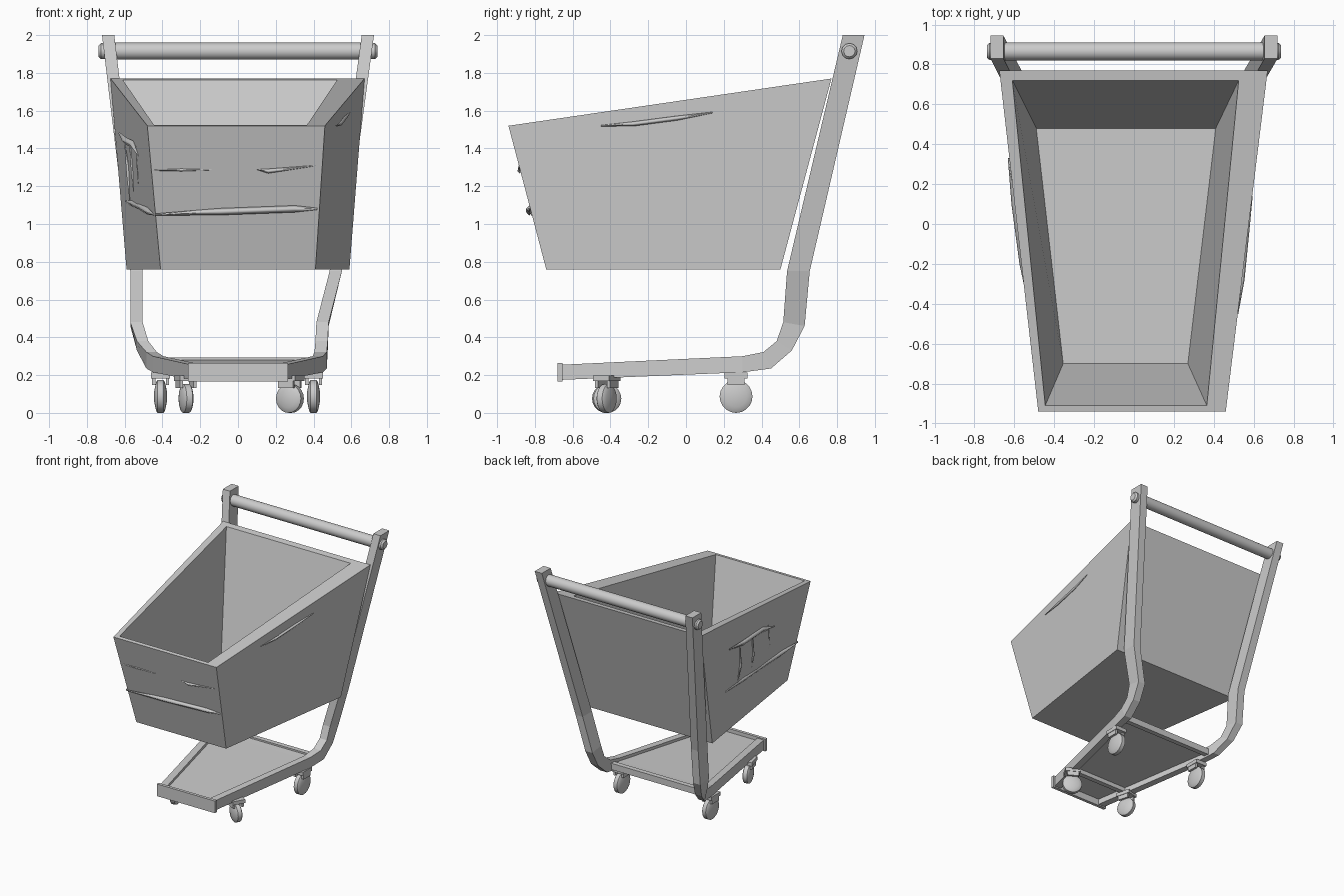
import bpy, bmesh, math
from mathutils import Matrix, Vector

if "Cube" in bpy.data.objects:
    bpy.data.objects.remove(bpy.data.objects["Cube"])


def make(name, verts, faces):
    bm = bmesh.new()
    vs = [bm.verts.new(v) for v in verts]
    for f in faces:
        bm.faces.new([vs[i] for i in f])
    bmesh.ops.recalc_face_normals(bm, faces=bm.faces)
    me = bpy.data.meshes.new(name)
    bm.to_mesh(me)
    bm.free()
    ob = bpy.data.objects.new(name, me)
    bpy.context.collection.objects.link(ob)
    return ob


def sweep(name, sections):
    """Skin a row of four-point cross-sections and cap both ends."""
    n = len(sections)
    faces = [(0, 1, 2, 3), tuple(4 * n - 4 + k for k in range(4))]
    for i in range(n - 1):
        for k in range(4):
            a, b = 4 * i + k, 4 * i + (k + 1) % 4
            faces.append((a, b, b + 4, a + 4))
    return make(name, [v for s in sections for v in s], faces)


def box(name, x0, x1, y0, y1, z0, z1):
    return sweep(name, [[(x0, y0, z), (x1, y0, z), (x1, y1, z), (x0, y1, z)]
                        for z in (z0, z1)])


def lathe(name, profile, sides):
    """Closed body round the x axis from (x, radius) points."""
    verts, faces = [], []
    for x, r in profile:
        for k in range(sides):
            a = 2 * math.pi * k / sides
            verts.append((x, r * math.cos(a), r * math.sin(a)))
    n = len(profile)
    for i in range(n - 1):
        for k in range(sides):
            j = (k + 1) % sides
            faces.append((i * sides + k, i * sides + j,
                          (i + 1) * sides + j, (i + 1) * sides + k))
    faces += [tuple(range(sides)), tuple((n - 1) * sides + k for k in range(sides))]
    ob = make(name, verts, faces)
    for p in ob.data.polygons:
        p.use_smooth = len(p.vertices) == 4
    ob.data.set_sharp_from_angle(angle=math.radians(35))
    return ob


# Basket: tapered tub with a sloping rim and offset cavity
def rim(y):
    return 1.52 + (y + 0.94) * 0.25 / 1.71


def ring(xl0, xr0, y0, xl1, xr1, y1, z=None):
    return [(x, y, rim(y) if z is None else z) for x, y in
            ((xl0, y0), (xr0, y0), (xr1, y1), (xl1, y1))]


sweep("basket", [
    ring(-.41, .41, -.74, -.59, .59, .50, .76),
    ring(-.48, .46, -.94, -.675, .67, .77),
    ring(-.445, .365, -.91, -.61, .525, .72),
    ring(-.355, .27, -.70, -.49, .41, .48, .80)])

# Bent side frames: front y,z / back y,z / left inner,outer / right inner,outer
STATIONS = [
    (.83, 2.0, .945, 2.0, .655, .72, .655, .72),
    (.535, .75, .655, .75, .505, .57, .485, .55),
    (.515, .48, .628, .46, .505, .57, .415, .48),
    (.48, .38, .56, .33, .475, .535, .41, .475),
    (.41, .322, .45, .235, .43, .485, .405, .47),
    (.30, .30, .30, .215, .395, .45, .395, .45),
    (-.66, .255, -.66, .175, .19, .25, .19, .25)]
for side, sx, c in (("left", -1, 4), ("right", 1, 6)):
    sweep(side + "_frame", [
        [(sx * s[c], s[0], s[1]), (sx * s[c + 1], s[0], s[1]),
         (sx * s[c + 1], s[2], s[3]), (sx * s[c], s[2], s[3])] for s in STATIONS])

# Lower tray and its cross bars
sweep("lower_tray", [
    [(-w, y, z - .015), (w, y, z - .015), (w, y, z), (-w, y, z)]
    for w, y, z in ((.22, -.66, .235), (.42, .30, .275), (.43, .38, .28))])
box("front_bumper", -.265, .265, -.68, -.655, .165, .265)
box("rear_cross_bar", -.42, .42, .36, .40, .24, .292)
box("front_cross_bar", -.27, .27, -.44, -.40, .195, .23)

# Push handle with end caps
handle = lathe("push_handle", [(-.70, .045), (.70, .045)], 24)
handle.location = (0, .865, 1.915)
for sx in (-1, 1):
    cap = lathe("handle_cap", [(sx * .69, .042), (sx * .725, .042), (sx * .738, .03)], 12)
    cap.location = (0, .865, 1.915)


# Casters: domed wheel, mounting plate and two fork cheeks
def caster(name, x, y, angle, r, top):
    parts = [lathe(name + "_wheel", [(-.034, r * .3), (-.028, r * .65), (-.022, r * .9),
                                     (-.016, r), (.016, r), (.022, r * .9),
                                     (.028, r * .65), (.034, r * .3)], 20)]
    parts[0].data.transform(Matrix.Translation((0, 0, r)))
    low = top - .065
    parts.append(box(name + "_plate", -.05, .05, -.06, .06, top - .03, top))
    for sx in (-1, 1):
        a, b = sorted((sx * .028, sx * .046))
        parts.append(box(name + "_cheek", a, b, -.045, .045, low, top - .02))
    for p in parts:
        p.location = (x, y, 0)
        p.rotation_euler.z = math.radians(angle)


caster("rear_left_caster", -.41, .265, 0, .087, .213)
caster("rear_right_caster", .40, .265, 0, .087, .213)
caster("front_left_caster", -.275, -.42, 15, .076, .198)
caster("front_right_caster", .275, -.42, 60, .076, .198)


# Dents and torn ridges on the basket walls: thin tapering strips
def ridge(name, pts, width):
    cu = bpy.data.curves.new(name, 'CURVE')
    cu.dimensions = '3D'
    cu.bevel_depth = width
    cu.bevel_resolution = 0
    sp = cu.splines.new('POLY')
    sp.points.add(len(pts) - 1)
    for i, p in enumerate(pts):
        sp.points[i].co = (*p, 1)
        sp.points[i].radius = .25 if i in (0, len(pts) - 1) else 1
    ob = bpy.data.objects.new(name, cu)
    bpy.context.collection.objects.link(ob)


def left_wall(y, z):
    t = (z - .76) / .85
    u = (y + .84) / 1.5
    front = -.41 - .07 * t
    return (front + (-.59 - .085 * t - front) * u - .008, y, z)


ridge("front_long_ridge", [(-.44, -.83, 1.05), (-.1, -.83, 1.065),
                           (.3, -.83, 1.08), (.42, -.825, 1.08)], .018)
ridge("front_left_scratch", [(-.46, -.878, 1.285), (-.3, -.878, 1.287), (-.14, -.878, 1.287)], .008)
ridge("front_right_scratch", [(.1, -.878, 1.29), (.16, -.88, 1.28), (.41, -.883, 1.31)], .012)
ridge("right_gouge", [(.52, -.45, 1.52), (.542, -.28, 1.53), (.565, -.05, 1.56), (.592, .14, 1.59)], .012)
ridge("left_upper_ridge", [left_wall(.33, 1.48), left_wall(.1, 1.44),
                           left_wall(-.2, 1.42), left_wall(-.45, 1.35)], .02)
ridge("left_lower_ridge", [left_wall(.33, 1.12), left_wall(.05, 1.11), left_wall(-.3, 1.09),
                           left_wall(-.55, 1.07), left_wall(-.82, 1.05)], .02)
for y in (.15, -.05, -.3):
    ridge("left_upright_ridge", [left_wall(y, 1.42), left_wall(y - .03, 1.26),
                                 left_wall(y, 1.1)], .012)
